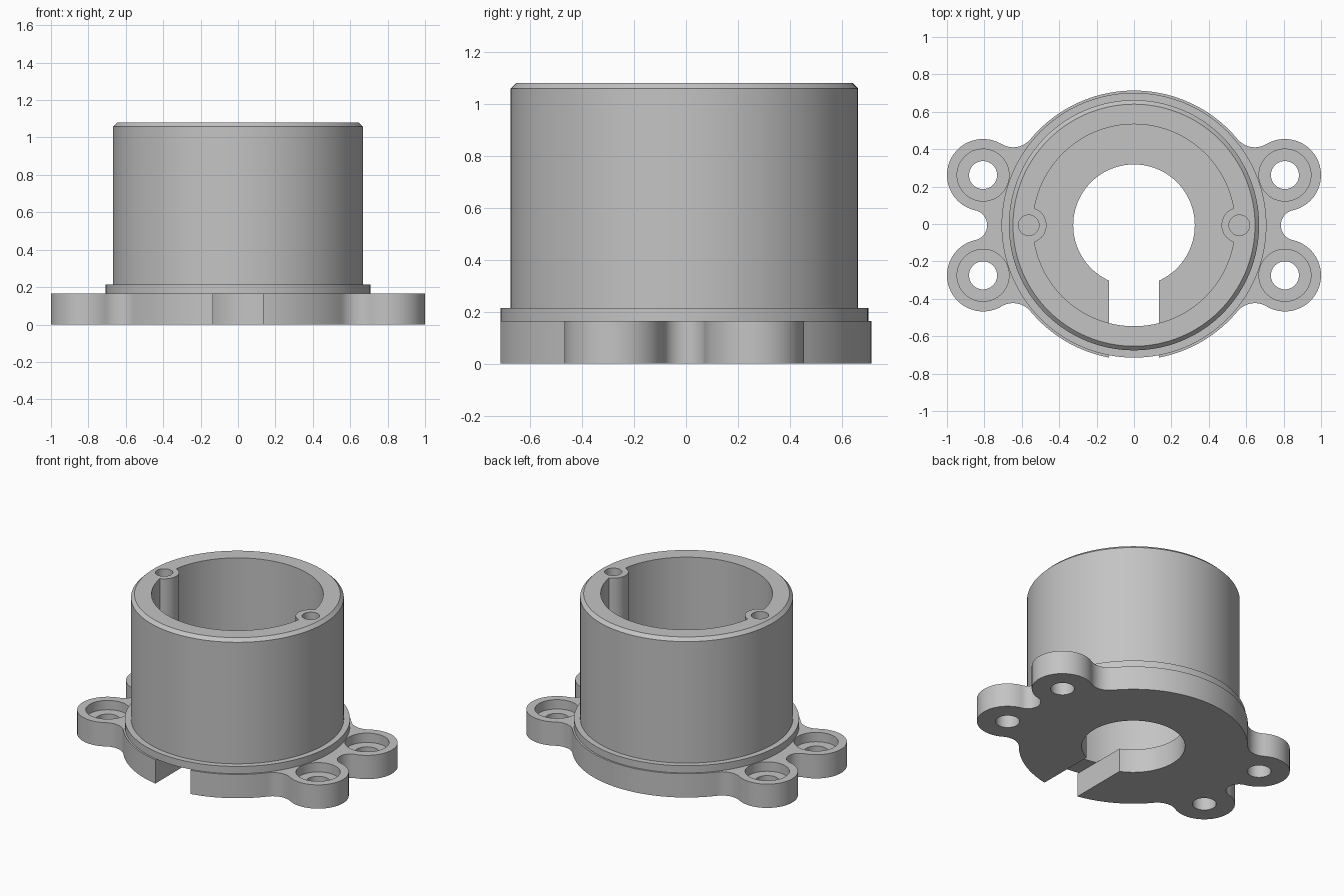
import bpy, bmesh
from math import sin, cos, atan2, pi, radians, hypot, sqrt
from mathutils import Matrix

if "Cube" in bpy.data.objects:
    bpy.data.objects.remove(bpy.data.objects["Cube"], do_unlink=True)

# Main dimensions
BODY_R, FLANGE_H, TOP = 0.72, 0.165, 1.08
EAR_X, EAR_Y, EAR_R = 0.807, 0.268, 0.193
BORE_R, BOSS_X = 0.54, 0.563
SHIFT_Y = -0.0065

grey = bpy.data.materials.new("plain grey")
grey.use_nodes = True
colour = (0.55, 0.55, 0.55, 1)
grey.diffuse_color = colour
grey.node_tree.nodes["Principled BSDF"].inputs["Base Color"].default_value = colour


def finish(bm, name):
    bmesh.ops.recalc_face_normals(bm, faces=bm.faces)
    mesh = bpy.data.meshes.new(name)
    bm.to_mesh(mesh)
    bm.free()
    mesh.materials.append(grey)
    obj = bpy.data.objects.new(name, mesh)
    bpy.context.collection.objects.link(obj)
    return obj


def prism(name, outline, z0, z1):
    bm = bmesh.new()
    face = bm.faces.new([bm.verts.new((x, y, z0)) for x, y in outline])
    new = bmesh.ops.extrude_face_region(bm, geom=[face])["geom"]
    verts = [g for g in new if isinstance(g, bmesh.types.BMVert)]
    bmesh.ops.translate(bm, verts=verts, vec=(0, 0, z1 - z0))
    return finish(bm, name)


def arc(cx, cy, r, a0, a1, n):
    return [(cx + r * cos(a0 + (a1 - a0) * i / n),
             cy + r * sin(a0 + (a1 - a0) * i / n)) for i in range(n + 1)]


def cylinder(name, x, y, r, z0, z1, n=64):
    return prism(name, arc(x, y, r, 0, 2 * pi, n)[:-1], z0, z1)


def lathe(name, profile, n=128):
    bm = bmesh.new()
    rings = [[bm.verts.new((x, y, z)) for x, y in arc(0, 0, r, 0, 2 * pi, n)[:-1]]
             for r, z in profile]
    for low, high in zip(rings, rings[1:]):
        for i in range(n):
            j = (i + 1) % n
            bm.faces.new((low[i], low[j], high[j], high[i]))
    bm.faces.new(rings[0])
    bm.faces.new(rings[-1])
    return finish(bm, name)


def cut(obj, cutter):
    cutter.hide_render = True
    mod = obj.modifiers.new("cut", "BOOLEAN")
    mod.operation, mod.solver, mod.object = "DIFFERENCE", "EXACT", cutter
    bpy.context.view_layer.objects.active = obj
    bpy.ops.object.modifier_apply(modifier=mod.name)
    bpy.data.objects.remove(cutter, do_unlink=True)


# Flange outline: one quadrant of tangent arcs, then mirrored
fillet_r, notch_r, notch_x = 0.12, 0.082, 0.867
ear_d = hypot(EAR_X, EAR_Y)
d0, d1 = BODY_R + fillet_r, EAR_R + fillet_r
along = (ear_d ** 2 + d0 ** 2 - d1 ** 2) / (2 * ear_d)
fa = atan2(EAR_Y, EAR_X) + atan2(sqrt(d0 ** 2 - along ** 2), along)
fx, fy = d0 * cos(fa), d0 * sin(fa)
to_fillet = atan2(fy - EAR_Y, fx - EAR_X)
to_notch = atan2(-EAR_Y, notch_x - EAR_X)
quad = arc(0, 0, BODY_R, pi / 2, fa, 24)
quad += arc(fx, fy, fillet_r, fa + pi, to_fillet + pi, 12)[1:]
quad += arc(EAR_X, EAR_Y, EAR_R, to_fillet, to_notch, 32)[1:]
quad += arc(notch_x, 0, notch_r, to_notch + pi, pi, 10)[1:]
right = quad + [(x, -y) for x, y in reversed(quad[:-1])]
outline = right + [(-x, y) for x, y in reversed(right[1:-1])]
flange = prism("mounting_flange", outline, 0, FLANGE_H)

# Central opening and cable slot to the front edge
cut(flange, cylinder("opening_cutter", 0, 0, 0.325, -0.1, 0.3, 96))
slot = [(-0.135, -1), (0.135, -1), (0.135, -0.1), (-0.135, -0.1)]
cut(flange, prism("slot_cutter", slot, -0.1, 0.3))

# Counterbored screw holes in the four ears
for sx in (-1, 1):
    for sy in (-1, 1):
        x, y = sx * EAR_X, sy * EAR_Y
        cut(flange, cylinder("screw_cutter", x, y, 0.075, -0.1, 0.3, 48))
        cut(flange, cylinder("counterbore_cutter", x, y, 0.139, 0.1, 0.3))

# Barrel with a step at the foot and a chamfered rim
barrel = lathe("barrel", [(0.708, FLANGE_H), (0.708, 0.215), (0.669, 0.215),
                          (0.669, 1.058), (0.647, TOP)])

# Bore leaving two full-height screw bosses on its wall
bore = cylinder("bore_cutter", 0, 0, BORE_R, 0, 1.3, 128)
for sx in (-1, 1):
    cut(bore, cylinder("boss_cutter", sx * BOSS_X, 0, 0.095, -0.2, 1.5))
cut(barrel, bore)
for sx in (-1, 1):
    cut(barrel, cylinder("boss_hole_cutter", sx * BOSS_X, 0, 0.055, 0.78, 1.3, 40))

# Centre the parts and smooth the curved walls
for obj in (flange, barrel):
    obj.data.transform(Matrix.Translation((0, SHIFT_Y, 0)))
    bpy.ops.object.select_all(action="DESELECT")
    obj.select_set(True)
    bpy.context.view_layer.objects.active = obj
    bpy.ops.object.shade_smooth_by_angle(angle=radians(30))
